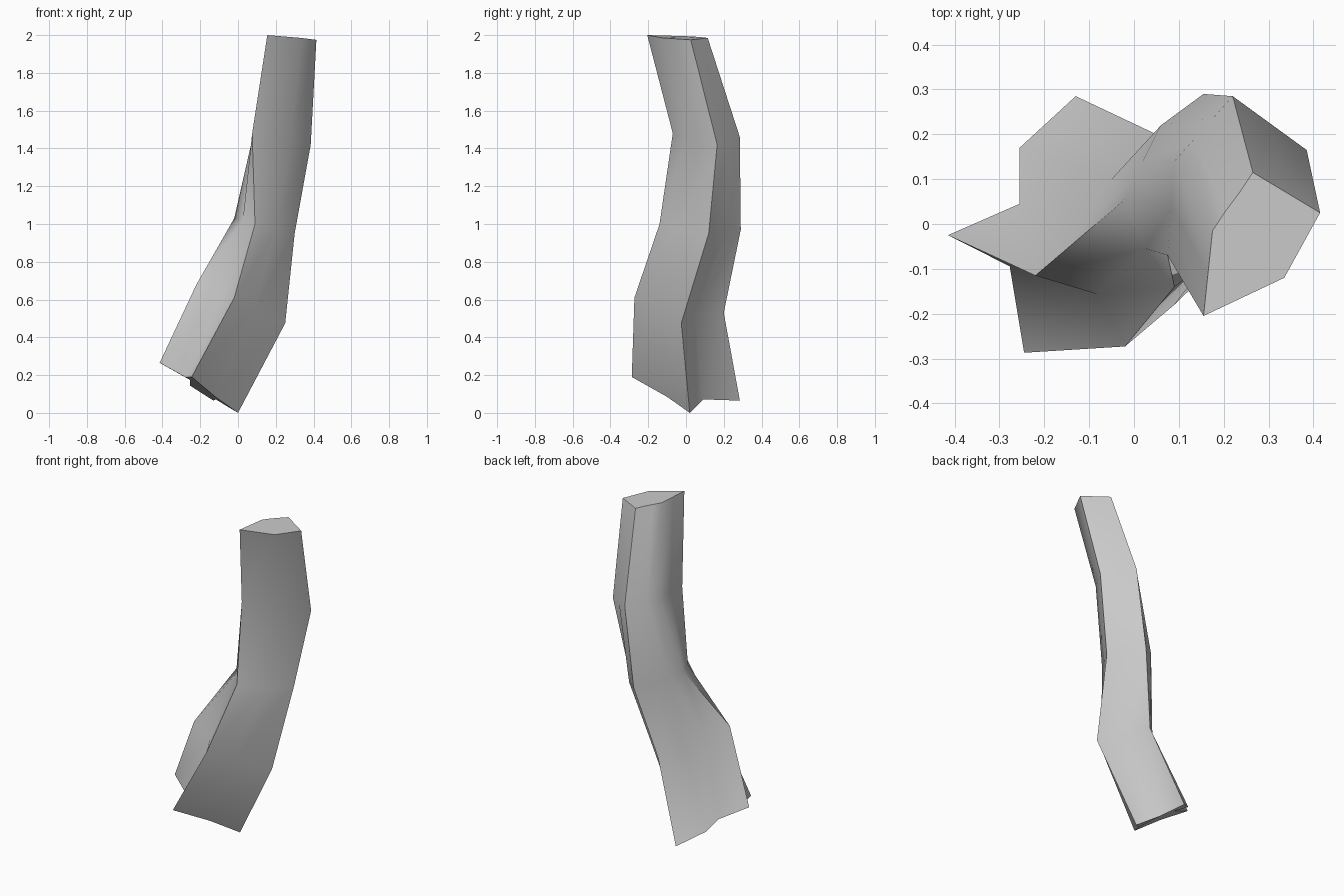
import bpy, bmesh, math
from mathutils import Vector

if "Cube" in bpy.data.objects:
    bpy.data.objects.remove(bpy.data.objects["Cube"])

# Twisted trunk: each section lists its corners in order front-left, front-right, right,
# back, two along the back-left flank, left; the pinch pulls the two grooves inward
sections = [
    (0.40, [(-.245, -.287, .19), (-.12, -.10, .085), (0, .02, 0), (-.13, .285, .065),
            (-.255, .17, .145), (-.255, .045, .175), (-.415, -.025, .265)]),
    (0.27, [(-.02, -.273, .61), (.09, -.18, .55), (.25, -.025, .475), (.05, .20, .53),
            (-.05, .10, .58), (-.13, -.01, .63), (-.22, -.115, .68)]),
    (-0.1, [(.09, -.14, 1.0), (.20, -.04, .97), (.30, .12, .95), (.155, .29, .97),
            (.06, .22, 1.0), (.02, .14, 1.02), (-.02, .055, 1.03)]),
    (0.0, [(.075, -.07, 1.48), (.28, .0, 1.45), (.385, .165, 1.42), (.22, .285, 1.46),
           (.177, .237, 1.47), (.133, .188, 1.475), (.09, .14, 1.48)]),
    (0.0, [(.155, -.205, 2.0), (.335, -.12, 1.985), (.415, .025, 1.975), (.265, .115, 1.985),
           (.235, .07, 1.99), (.205, .03, 1.993), (.175, -.015, 1.995)]),
]


def ring_points(pinch, corners):
    pts = [Vector(c) for c in corners]
    centre = sum((pts[i] for i in (0, 2, 3, 6)), Vector()) / 4
    out = []
    for i, p in enumerate(pts):
        out.append(p)
        if i in (2, 6):  # grooves: right-to-back and left-to-front
            out.append(((p + pts[(i + 1) % 7]) / 2).lerp(centre, pinch))
    return out


bm = bmesh.new()
rings = [[bm.verts.new(p) for p in ring_points(*s)] for s in sections]
n = len(rings[0])
for low, high in zip(rings, rings[1:]):
    for i in range(n):
        j = (i + 1) % n
        bm.faces.new((low[i], low[j], high[j], high[i]))

# End caps
bm.faces.new(rings[-1])
bm.faces.new(rings[0][::-1])

mesh = bpy.data.meshes.new("trunk")
bm.to_mesh(mesh)
bm.free()
trunk = bpy.data.objects.new("trunk", mesh)
bpy.context.collection.objects.link(trunk)
bpy.context.view_layer.objects.active = trunk
trunk.select_set(True)
bpy.ops.object.shade_smooth_by_angle(angle=math.radians(58))
